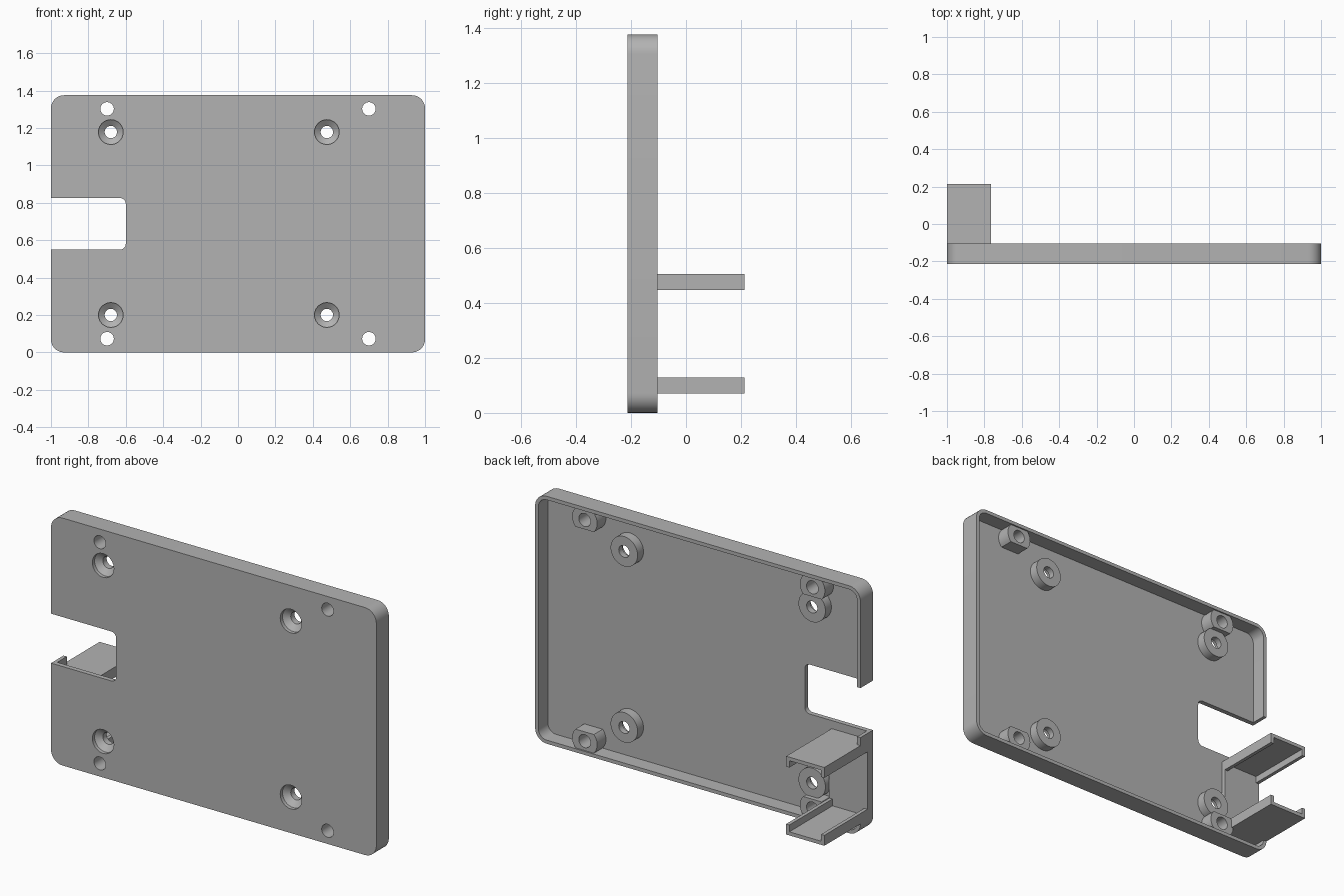
import bpy, bmesh, math

cube = bpy.data.objects.get("Cube")
if cube:
    bpy.data.objects.remove(cube, do_unlink=True)

grey = bpy.data.materials.new("plain grey plastic")
grey.use_nodes = True
colour = (0.45, 0.45, 0.45, 1)
grey.diffuse_color = colour
grey.node_tree.nodes["Principled BSDF"].inputs["Base Color"].default_value = colour

FRONT, FLOOR, RIM, BACK = -0.2135, -0.187, -0.1035, 0.2135
HEIGHT, WALL = 1.375, 0.02


def make(name, bm):
    bmesh.ops.recalc_face_normals(bm, faces=bm.faces)
    mesh = bpy.data.meshes.new(name)
    bm.to_mesh(mesh)
    bm.free()
    mesh.materials.append(grey)
    obj = bpy.data.objects.new(name, mesh)
    bpy.context.collection.objects.link(obj)
    return obj


def prism(name, outline, y0, y1):
    """Extrude an outline of (x, z) points from y0 to y1."""
    bm = bmesh.new()
    face = bm.faces.new([bm.verts.new((x, y0, z)) for x, z in outline])
    out = bmesh.ops.extrude_face_region(bm, geom=[face])
    verts = [v for v in out["geom"] if isinstance(v, bmesh.types.BMVert)]
    bmesh.ops.translate(bm, verts=verts, vec=(0, y1 - y0, 0))
    return make(name, bm)


def rounded(x0, x1, z0, z1, r, steps=8):
    points = []
    corners = [(x1 - r, z1 - r), (x0 + r, z1 - r), (x0 + r, z0 + r), (x1 - r, z0 + r)]
    for quarter, (cx, cz) in enumerate(corners):
        for i in range(steps + 1):
            a = math.pi / 2 * (quarter + i / steps)
            points.append((cx + r * math.cos(a), cz + r * math.sin(a)))
    return points


def rect(x0, x1, z0, z1):
    return [(x0, z0), (x1, z0), (x1, z1), (x0, z1)]


def turned(name, x, z, profile, sides=40):
    """Solid of revolution about y, from (radius, y) points."""
    bm = bmesh.new()
    rings = []
    for r, y in profile:
        angles = [2 * math.pi * i / sides for i in range(sides)]
        rings.append([bm.verts.new((x + r * math.cos(a), y, z + r * math.sin(a))) for a in angles])
    bm.faces.new(rings[0])
    bm.faces.new(rings[-1])
    for a, b in zip(rings, rings[1:]):
        for i in range(sides):
            j = (i + 1) % sides
            bm.faces.new((a[i], a[j], b[j], b[i]))
    return make(name, bm)


def boolean(target, cutter, operation="DIFFERENCE"):
    cutter.hide_render = True
    mod = target.modifiers.new("cut", "BOOLEAN")
    mod.operation = operation
    mod.solver = "EXACT"
    mod.object = cutter
    bpy.context.view_layer.objects.active = target
    bpy.ops.object.modifier_apply(modifier=mod.name)


def discard(obj):
    bpy.data.objects.remove(obj, do_unlink=True)


def cut_away(target, cutter):
    boolean(target, cutter)
    discard(cutter)


# Shallow tray, open at the back
tray = prism("tray", rounded(-1, 1, 0, HEIGHT, 0.07), FRONT, RIM)
cut_away(tray, prism("hollow", rounded(-1 + WALL, 1 - WALL, WALL, HEIGHT - WALL, 0.05), FLOOR, 0))
cut_away(tray, prism("slot_cutter", rounded(-1.3, -0.6, 0.55, 0.825, 0.03), -0.4, 0.1))
cut_away(tray, prism("side_opening", rect(-1.1, -0.97, 0.07, 0.505), FLOOR, 0))

parts = [tray]

# Countersunk screw bosses
for side, x in (("right", -0.68), ("left", 0.475)):
    for level, z in (("lower", 0.2), ("upper", 1.178)):
        boss = turned(f"screw_boss_{level}_{side}", x, z, [(0.083, FLOOR - 0.01), (0.083, -0.135)])
        hole = turned("screw_hole", x, z, [(0.066, -0.3), (0.066, FRONT + 0.02),
                                           (0.033, FRONT + 0.045), (0.033, 0)])
        boolean(tray, hole)
        cut_away(boss, hole)
        parts.append(boss)

# Flat-sided mounting bosses near the corners
for side, x in (("right", -0.7), ("left", 0.7)):
    for level, z in (("lower", 0.073), ("upper", HEIGHT - 0.073)):
        boss = turned(f"mount_boss_{level}_{side}", x, z, [(0.077, FLOOR - 0.01), (0.077, -0.11)])
        flats = prism("flats", rect(x - 0.2, x + 0.2, z - 0.052, z + 0.052), -0.3, 0)
        boolean(boss, flats, "INTERSECT")
        discard(flats)
        hole = turned("mount_hole", x, z, [(0.036, -0.3), (0.036, 0)])
        boolean(tray, hole)
        cut_away(boss, hole)
        parts.append(boss)

# Pair of facing channel rails joined by a thin web
X0, X1, Z0, Z1, LIP = -1, -0.765, 0.07, 0.505, 0.058
channel = [(X0, 0), (X1, 0), (X1, LIP), (X1 - WALL, LIP), (X1 - WALL, WALL),
           (X0 + WALL, WALL), (X0 + WALL, LIP), (X0, LIP)]
parts.append(prism("lower_rail", [(x, Z0 + h) for x, h in channel], FLOOR, BACK))
parts.append(prism("upper_rail", [(x, Z1 - h) for x, h in channel], FLOOR, BACK))
parts.append(prism("rail_web", rect(X0, X1, Z0 + WALL, Z1 - WALL), FLOOR, -0.165))

# Smooth the round surfaces, keep edges sharp
bpy.ops.object.select_all(action="DESELECT")
for part in parts:
    part.select_set(True)
bpy.context.view_layer.objects.active = tray
bpy.ops.object.shade_smooth_by_angle(angle=math.radians(30))
